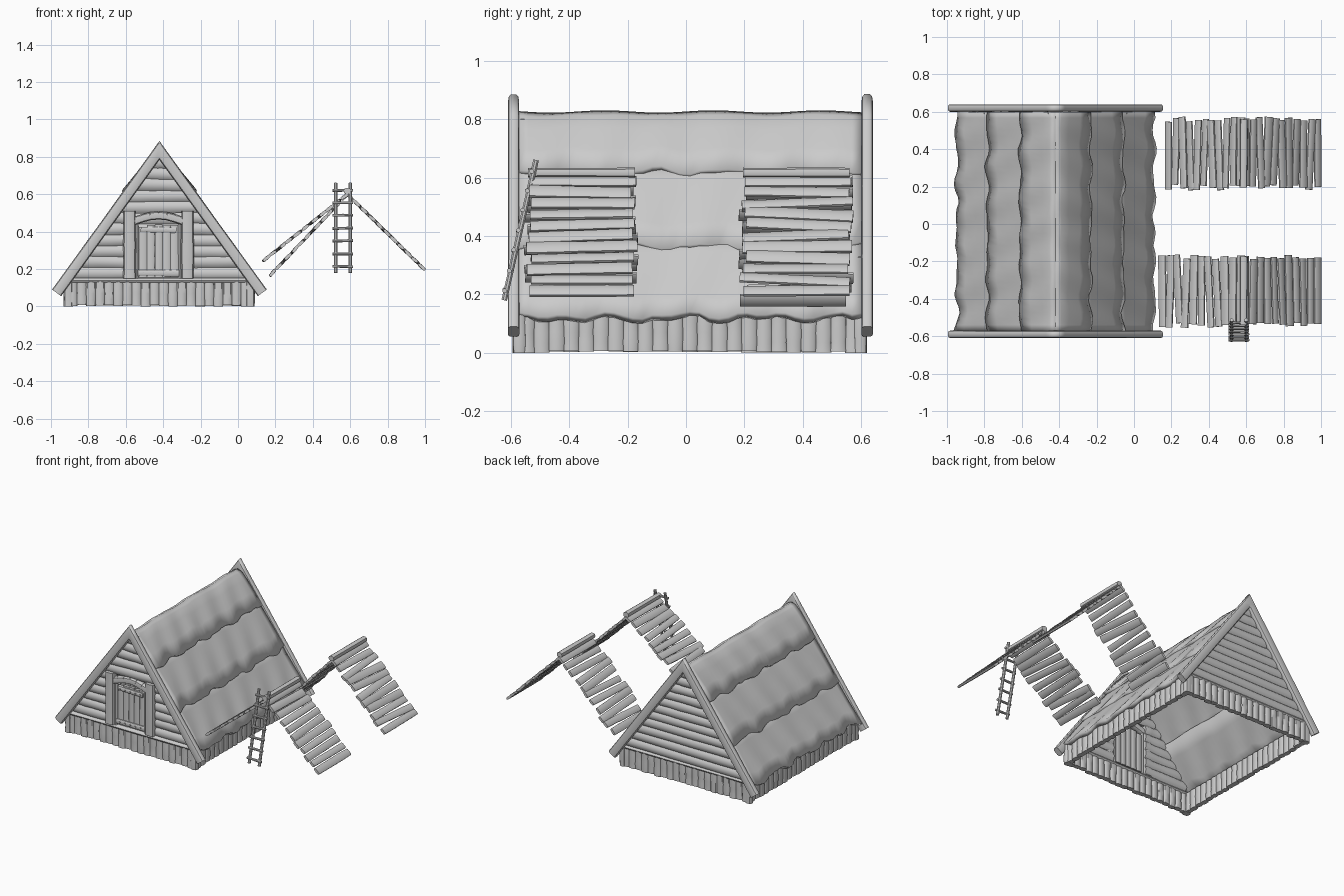
import bpy, bmesh, math, random
from mathutils import Vector

if "Cube" in bpy.data.objects:
    bpy.data.objects.remove(bpy.data.objects["Cube"])

random.seed(4)
R = random.uniform
CX = -0.42            # centre line of the hut
FRONT, BACK = -0.57, 0.597


def finish(bm, name, angle=40, recalc=True, loc=(0, 0, 0)):
    if recalc:
        bmesh.ops.recalc_face_normals(bm, faces=bm.faces)
    me = bpy.data.meshes.new(name)
    bm.to_mesh(me)
    bm.free()
    ob = bpy.data.objects.new(name, me)
    ob.location = loc
    bpy.context.collection.objects.link(ob)
    bpy.ops.object.select_all(action='DESELECT')
    ob.select_set(True)
    bpy.context.view_layer.objects.active = ob
    bpy.ops.object.shade_smooth_by_angle(angle=math.radians(angle))
    return ob


def log(bm, a, b, w, t, ref=(0, 0, 1), sides=10, square=1.0, rough=0.06, segs=4):
    """Rough log from a to b; w = width along ref, t = thickness across it."""
    a, b = Vector(a), Vector(b)
    d = (b - a).normalized()
    u = Vector(ref)
    u = (u - d * u.dot(d)).normalized()
    v = d.cross(u)
    rings = []
    for i in range(segs + 1):
        c = a.lerp(b, i / segs)
        k = 1 + R(-rough, rough)
        ring = []
        for j in range(sides):
            an = 2 * math.pi * (j + 0.5) / sides
            cs, sn = math.cos(an), math.sin(an)
            cs = math.copysign(abs(cs) ** square, cs)
            sn = math.copysign(abs(sn) ** square, sn)
            ring.append(bm.verts.new(c + u * cs * w / 2 * k + v * sn * t / 2 * k))
        rings.append(ring)
    for r0, r1 in zip(rings, rings[1:]):
        for j in range(sides):
            n = (j + 1) % sides
            bm.faces.new((r0[j], r0[n], r1[n], r1[j]))
    bm.faces.new(rings[0])
    bm.faces.new(rings[-1])


# Palisade base: upright stakes on four sides and corner posts
bm = bmesh.new()
X0, X1, Y0, Y1 = -0.908, 0.065, FRONT, BACK
for y in (Y0, Y1):
    for i in range(20):
        x = X0 + (X1 - X0) * (i + 0.5) / 20
        log(bm, (x, y, R(0, .008)), (x, y, 0.135), 0.052, 0.036, (1, 0, 0), square=0.65)
for x in (X0, X1):
    for i in range(23):
        y = Y0 + (Y1 - Y0) * (i + 0.5) / 23
        log(bm, (x, y, R(0, .008)), (x, y, 0.135), 0.054, 0.036, (0, 1, 0), square=0.65)
    for y in (Y0, Y1):
        log(bm, (x, y, 0), (x, y, 0.14), 0.05, 0.045, (1, 0, 0), square=0.7)
finish(bm, "base_stakes")

# Sill logs above the base
bm = bmesh.new()
for y in (FRONT, BACK):
    log(bm, (X0 - 0.01, y, 0.138), (X1 + 0.01, y, 0.138), 0.03, 0.042)
finish(bm, "sill_logs")

# Gable walls of stacked logs, the front with a doorway
for name, y in (("front_gable_logs", FRONT + 0.01), ("back_gable_logs", BACK)):
    bm = bmesh.new()
    for i in range(11):
        z = 0.178 + i * 0.059
        hw = (0.825 - z) / 1.386
        spans = [(-hw, hw)]
        if y < 0 and z < 0.48:
            spans = [(-hw, -0.13), (0.13, hw)]
        for s0, s1 in spans:
            if s1 - s0 > 0.03:
                log(bm, (CX + s0, y, z + R(-.004, .004)), (CX + s1, y, z + R(-.004, .004)),
                    0.068, 0.045, segs=5)
    finish(bm, name)

# Barge boards crossing at the gable peaks, mitred by the mirror
bm = bmesh.new()
for y in (-0.59, 0.62):
    log(bm, (-0.06, y, 0.918), (0.55, y, 0.073), 0.06, 0.04, (0, 0, 1), 12, 0.55, 0.03, 7)
ob = finish(bm, "gable_beams", loc=(CX, 0, 0))
m = ob.modifiers.new("mirror", 'MIRROR')
m.use_axis[0] = True
m.use_bisect_axis[0] = True


# Thatched roof: three overlapping wavy layers on each slope
def roof_layer(name, side, prof, seed, wave):
    bm = bmesh.new()
    ny = 36
    rows = []
    jit = [R(-1, 1) for _ in range(ny + 1)]
    n = len(prof) - 1
    for i, (dx, z) in enumerate(prof):
        f = i / n
        row = []
        for j in range(ny + 1):
            y = -0.572 + 1.172 * j / ny
            k = (math.sin(y * 23 + seed) + 0.7 * math.sin(y * 41 + 2 * seed) + 0.5 * jit[j]) * wave * f
            ridge = 0.004 * math.sin(y * 17) * (1 - f)
            bump = 0.005 * math.sin(y * 31 + seed + i) * f
            row.append(bm.verts.new((CX + side * (dx + 0.58 * k + bump), y, z - 0.81 * k + ridge + bump * .6)))
        rows.append(row)
    for r0, r1 in zip(rows, rows[1:]):
        for j in range(ny):
            q = [r0[j], r0[j + 1], r1[j + 1], r1[j]]
            bm.faces.new(q[::-1] if side > 0 else q)
    ob = finish(bm, name, 50, False)
    m = ob.modifiers.new("thickness", 'SOLIDIFY')
    m.thickness = 0.03
    m.offset = -1


layers = (("upper", [(0, .826), (.03, .812), (.07, .77), (.13, .7), (.19, .625)], 0.008),
          ("middle", [(.12, .69), (.19, .602), (.25, .527), (.31, .447), (.365, .368)], 0.009),
          ("lower", [(.31, .43), (.37, .345), (.43, .265), (.48, .197), (.53, .13)], 0.011))
for side, sname in ((-1, "left"), (1, "right")):
    for i, (lname, prof, wave) in enumerate(layers):
        roof_layer(f"{sname}_{lname}_thatch", side, prof, i * 1.9 + side, wave)

# Door frame: two posts and an arched lintel
bm = bmesh.new()
for x in (-0.58, -0.27):
    log(bm, (x, -0.575, 0.15), (x, -0.575, 0.51), 0.068, 0.055, (1, 0, 0), 12, 0.6, 0.04)
arch = [(-0.56 + 0.27 * i / 6, 0.455 + 0.032 * math.sin(math.pi * i / 6)) for i in range(7)]
for (xa, za), (xb, zb) in zip(arch, arch[1:]):
    log(bm, (xa, -0.573, za), (xb, -0.573, zb), 0.045, 0.045, square=0.6, rough=0.02, segs=1)
for x in (-0.54, -0.31):
    log(bm, (x, -0.57, 0.15), (x, -0.57, 0.46), 0.02, 0.03, (1, 0, 0))
finish(bm, "door_frame")

# Door: upright planks, two battens and nails
bm = bmesh.new()
for i in range(5):
    x = -0.508 + i * 0.042
    log(bm, (x, -0.565, 0.155), (x, -0.565, 0.43 + R(-.006, .01)), 0.043, 0.022, (1, 0, 0), 8, 0.5, 0.02)
finish(bm, "door_planks")
bm = bmesh.new()
log(bm, (-0.535, -0.578, 0.178), (-0.315, -0.578, 0.178), 0.034, 0.016, square=0.5)
log(bm, (-0.52, -0.578, 0.412), (-0.33, -0.578, 0.408), 0.03, 0.016, square=0.5)
for z in (0.178, 0.41):
    for i in range(5):
        x = -0.505 + i * 0.04
        log(bm, (x, -0.582, z), (x, -0.592, z), 0.011, 0.011, sides=8, rough=0, segs=1)
finish(bm, "door_battens")


# Two plank canopies, each sloping down from a ridge
def canopy(name, ya, yb, left):
    bm = bmesh.new()
    top = Vector((0.585, 0, 0.6))
    for end in (Vector(left), Vector((0.982, 0, 0.212))):
        d = (end - top).normalized()
        for i in range(11):
            p = top.lerp(end, (i + 0.35) / 10.35)
            s = d * R(-.013, .013)
            if i in (0, 10):
                s *= 0.2
            a = p - s + Vector((0, ya + R(-.015, .015), 0))
            b = p + s + Vector((0, yb + R(-.015, .015), 0))
            tilt = d + Vector((0, 0, R(-.15, .15)))
            log(bm, a, b, R(.043, .054), 0.018, tilt, 10, 0.65, 0.05)
    log(bm, (0.585, ya, 0.617), (0.588, yb, 0.617), 0.034, 0.04, (0, 0, 1), 10, 0.8)
    finish(bm, name)


canopy("front_plank_canopy", -0.54, -0.175, (0.152, 0, 0.258))
canopy("back_plank_canopy", 0.195, 0.56, (0.185, 0, 0.18))

# Leaning ladder
bm = bmesh.new()
lo, hi = Vector((0, -0.622, 0.18)), Vector((0, -0.513, 0.66))
for x in (0.522, 0.6):
    o = Vector((x, 0, 0))
    log(bm, lo + o, hi + o, 0.02, 0.02, (1, 0, 0), 8)
for i in range(7):
    c = lo.lerp(hi, 0.07 + 0.142 * i) + Vector((0, -0.006, 0))
    log(bm, c + Vector((0.506, 0, R(-.003, .003))), c + Vector((0.616, 0, R(-.003, .003))), 0.016, 0.016, sides=8)
finish(bm, "ladder")
